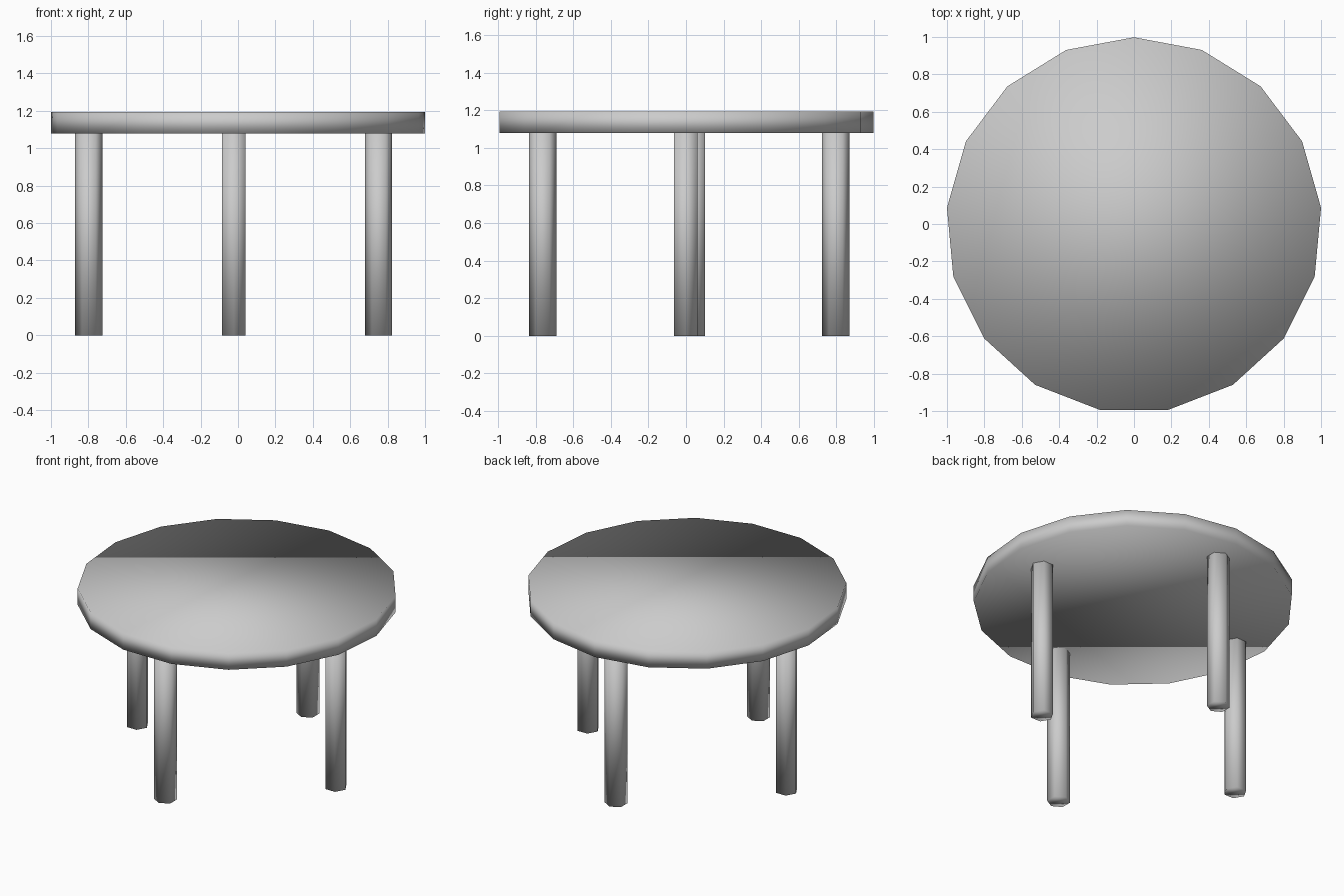
import bpy
import math

if "Cube" in bpy.data.objects:
    bpy.data.objects.remove(bpy.data.objects["Cube"])


def cylinder(name, sides, radius, x, y, z0, z1, turn=0.0):
    """Smooth-shaded prism between two heights; first corner points to +y."""
    bpy.ops.mesh.primitive_cylinder_add(
        vertices=sides, radius=radius, depth=z1 - z0,
        end_fill_type='NGON',
        location=(x, y, (z0 + z1) / 2), rotation=(0, 0, turn))
    ob = bpy.context.object
    ob.name = name
    bpy.ops.object.shade_smooth()
    return ob


UNDERSIDE = 1.08
TOP = 1.194

# Round table top with 17 sides, centred on its bounding box
cylinder("table_top", 17, 1.0043, 0, -0.006, UNDERSIDE, TOP)

# Four hexagonal legs, each with a corner pointing outwards
legs = {
    "front_leg": (-0.022, -0.763, 0.0),
    "back_leg": (-0.022, 0.797, 0.0),
    "left_leg": (-0.798, 0.038, math.pi / 2),
    "right_leg": (0.752, -0.002, math.pi / 2),
}
for name, (x, y, turn) in legs.items():
    cylinder(name, 6, 0.0727, x, y, 0.0, UNDERSIDE, turn)
